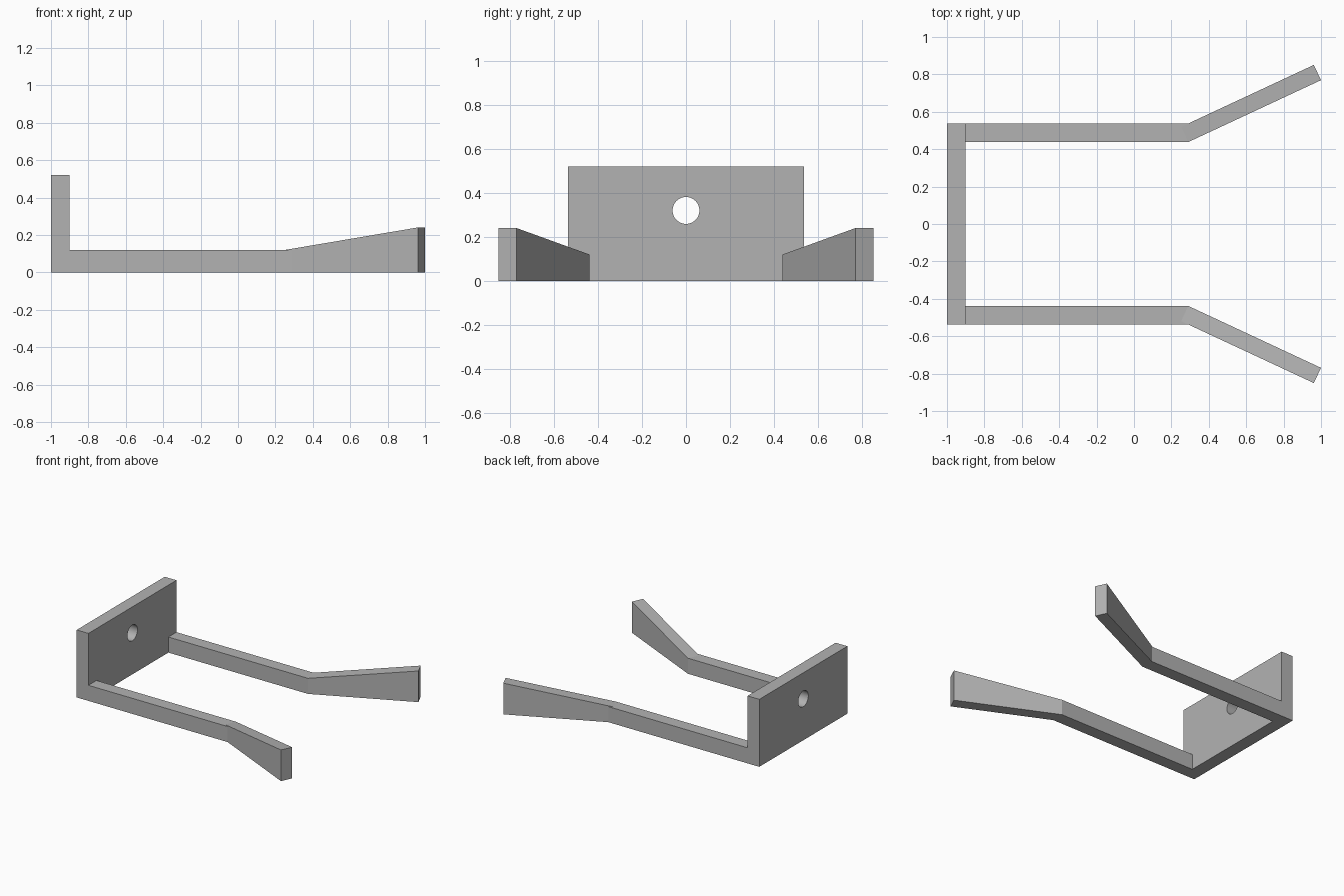
import bpy
import bmesh
from math import radians, cos, sin, pi
from mathutils import Vector

default = bpy.data.objects.get("Cube")
if default:
    bpy.data.objects.remove(default, do_unlink=True)

# Single plain grey material
GREY = (0.45, 0.45, 0.45, 1)
grey = bpy.data.materials.new("plain grey")
grey.use_nodes = True
grey.diffuse_color = GREY
grey.node_tree.nodes["Principled BSDF"].inputs["Base Color"].default_value = GREY

# Main dimensions
BACK, PLATE_FRONT, BEND = -1.0, -0.9, 0.29
INNER, OUTER = 0.438, 0.536
ARM_H, TIP_H, PLATE_H = 0.12, 0.24, 0.52
FLARE_LEN, FLARE_T, FLARE_ANGLE = 0.783, 0.09, radians(25)


def prism(name, outline, heights):
    """Solid standing on the floor: plan outline with a top height per corner."""
    bm = bmesh.new()
    low = [bm.verts.new((x, y, 0)) for x, y in outline]
    top = [bm.verts.new((p[0], p[1], h)) for p, h in zip(outline, heights)]
    n = len(low)
    bm.faces.new(low[::-1])
    bm.faces.new(top)
    for i in range(n):
        j = (i + 1) % n
        bm.faces.new((low[i], low[j], top[j], top[i]))
    bmesh.ops.recalc_face_normals(bm, faces=bm.faces)
    mesh = bpy.data.meshes.new(name)
    bm.to_mesh(mesh)
    bm.free()
    obj = bpy.data.objects.new(name, mesh)
    bpy.context.collection.objects.link(obj)
    mesh.materials.append(grey)
    return obj


def rectangle(x0, x1, y0, y1):
    return [(x0, y0), (x1, y0), (x1, y1), (x0, y1)]


# Upright mounting plate with a round screw hole
plate = prism("mounting_plate", rectangle(BACK, PLATE_FRONT, -OUTER, OUTER), [PLATE_H] * 4)
bpy.ops.mesh.primitive_cylinder_add(vertices=48, radius=0.061, depth=0.4,
                                    location=(-0.95, 0, 0.32), rotation=(0, pi / 2, 0))
cutter = bpy.context.object
cutter.name = "screw_hole_cutter"
cutter.data.materials.append(grey)
cut = plate.modifiers.new("screw hole", "BOOLEAN")
cut.operation = "DIFFERENCE"
cut.solver = "EXACT"
cut.object = cutter
bpy.ops.object.select_all(action="DESELECT")
plate.select_set(True)
bpy.context.view_layer.objects.active = plate
bpy.ops.object.modifier_apply(modifier=cut.name)
bpy.data.objects.remove(cutter, do_unlink=True)
bpy.ops.object.shade_smooth_by_angle(angle=radians(30))

# Two straight arms, each ending in a flared tip that grows taller
along = Vector((cos(FLARE_ANGLE), sin(FLARE_ANGLE)))
across = Vector((-along.y, along.x))
start = Vector((BEND, INNER))
end = start + along * FLARE_LEN
flare = [start, end, end + across * FLARE_T, start + across * FLARE_T]

for side, s in (("back", 1), ("front", -1)):
    # The corner beyond the bend continues the flare's outer face
    straight = rectangle(PLATE_FRONT, BEND, INNER, OUTER)
    prism(side + "_arm", [(x, s * y) for x, y in straight], [ARM_H] * 4)
    prism(side + "_flared_tip", [(p.x, s * p.y) for p in flare],
          [ARM_H, TIP_H, TIP_H, ARM_H])
